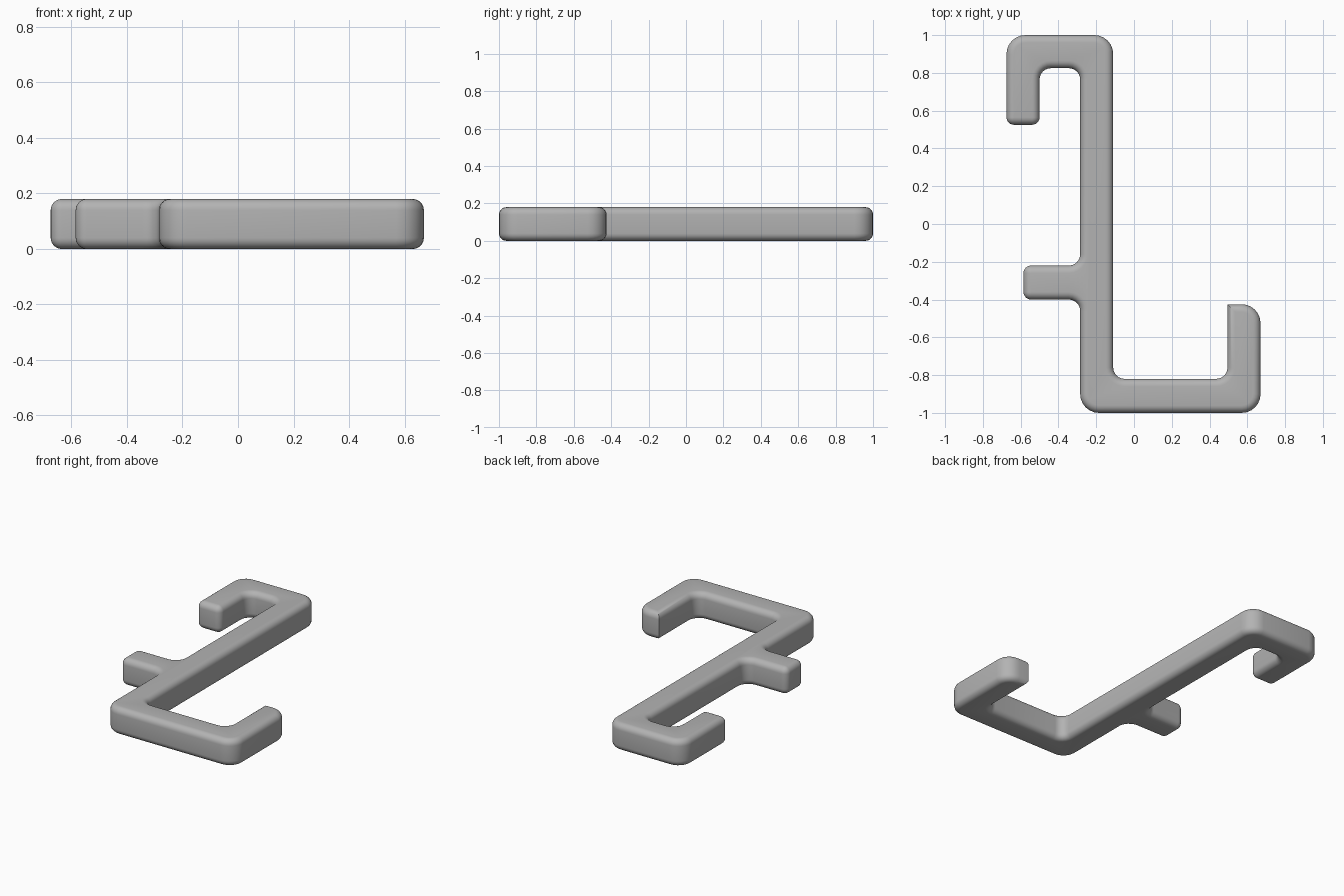
import bpy, bmesh, math
from mathutils import Vector

cube = bpy.data.objects.get("Cube")
if cube:
    bpy.data.objects.remove(cube, do_unlink=True)

HEIGHT = 0.18
EDGE = 0.04          # rounding of the top and bottom rims
BIG, MID = 0.1, 0.06  # outer and inner corner radii
STEPS = 6

# Outline corners, counter-clockwise: x, y, corner radius
corners = [
    (-0.675, 1.0, BIG), (-0.675, 0.525, EDGE), (-0.5, 0.525, EDGE),
    (-0.5, 0.825, MID), (-0.285, 0.825, MID),
    (-0.285, -0.22, MID), (-0.585, -0.22, EDGE),
    (-0.585, -0.4, EDGE), (-0.285, -0.4, MID),
    (-0.285, -1.0, BIG), (0.67, -1.0, BIG),
    (0.67, -0.425, BIG), (0.495, -0.425, 0),
    (0.495, -0.82, MID), (-0.11, -0.82, MID), (-0.11, 1.0, BIG),
]


def outline(inset):
    """Rounded right-angled outline, moved inwards by inset."""
    points = []
    for i, (x, y, r) in enumerate(corners):
        p = Vector((x, y))
        before = Vector(corners[i - 1][:2])
        after = Vector(corners[(i + 1) % len(corners)][:2])
        a, b = (before - p).normalized(), (after - p).normalized()
        convex = b.cross(a) > 0
        side = 1 if convex else -1
        p += (a + b) * inset * side
        r = max(r - inset * side, 0) if r else 0
        centre = p + (a + b) * r
        for k in range(STEPS + 1):
            t = k / STEPS * math.pi / 2
            points.append(centre - b * r * math.cos(t) - a * r * math.sin(t))
    return points


# Rings from the bottom rim to the top rim
levels = []
for k in range(STEPS + 1):
    t = k / STEPS * math.pi / 2
    levels.append((EDGE * (1 - math.sin(t)), EDGE * (1 - math.cos(t))))
levels += [(d, HEIGHT - z) for d, z in reversed(levels)]

bm = bmesh.new()
rings = [[bm.verts.new((p.x, p.y, z)) for p in outline(d)] for d, z in levels]
for low, high in zip(rings, rings[1:]):
    for i in range(len(low)):
        bm.faces.new((low[i - 1], low[i], high[i], high[i - 1]))
bm.faces.new(list(reversed(rings[0])))
bm.faces.new(rings[-1])
bmesh.ops.remove_doubles(bm, verts=bm.verts, dist=0.0001)
bmesh.ops.recalc_face_normals(bm, faces=bm.faces)

mesh = bpy.data.meshes.new("double_hook")
bm.to_mesh(mesh)
bm.free()
hook = bpy.data.objects.new("double_hook", mesh)
bpy.context.collection.objects.link(hook)

# Plain grey material
grey = bpy.data.materials.new("light_grey")
grey.use_nodes = True
colour = (0.45, 0.45, 0.45, 1)
grey.diffuse_color = colour
grey.node_tree.nodes["Principled BSDF"].inputs["Base Color"].default_value = colour
mesh.materials.append(grey)

bpy.ops.object.select_all(action="DESELECT")
hook.select_set(True)
bpy.context.view_layer.objects.active = hook
bpy.ops.object.shade_smooth_by_angle(angle=math.radians(35))
